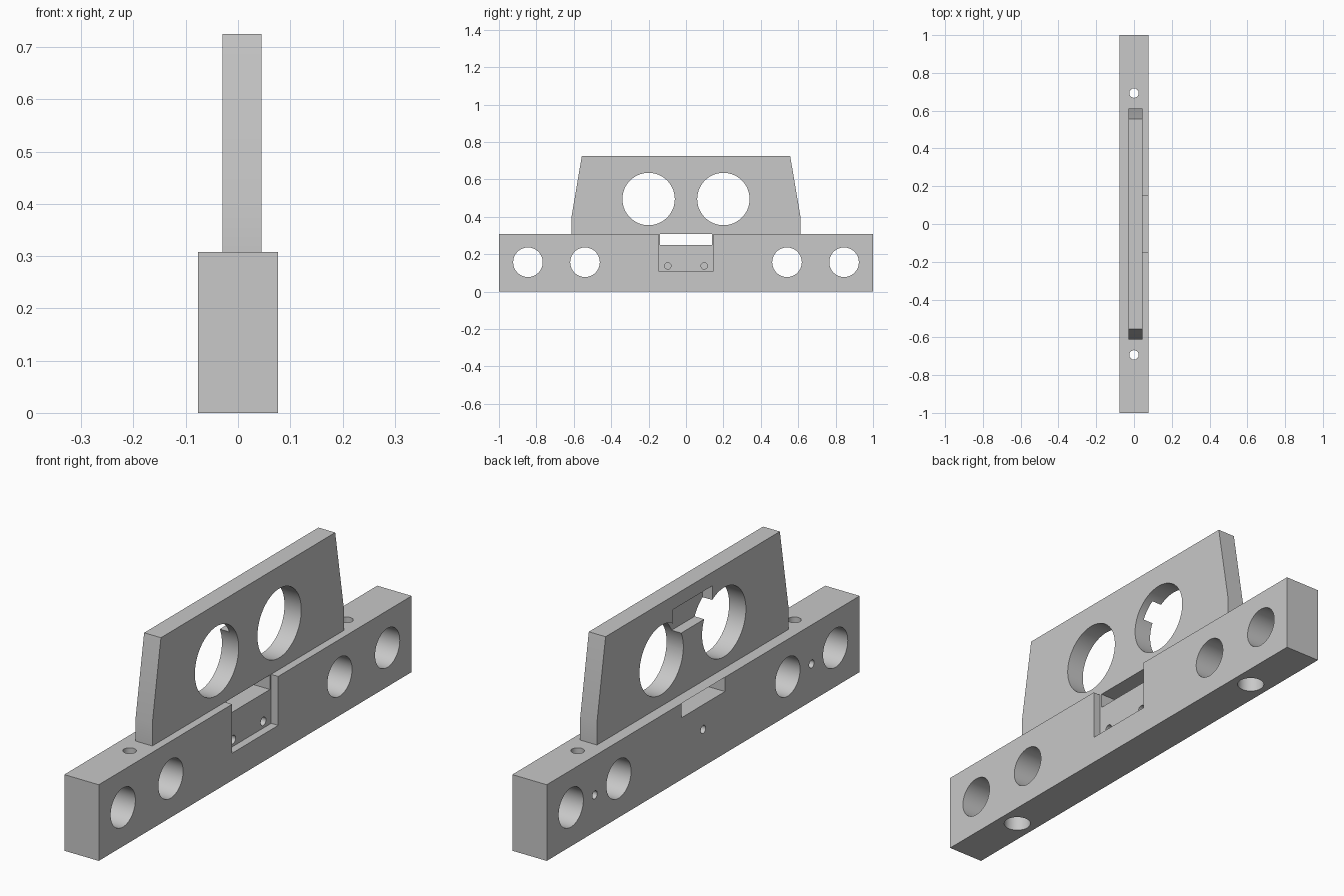
import bpy
import bmesh
from math import radians
from mathutils import Matrix, Vector

cube = bpy.data.objects.get("Cube")
if cube:
    bpy.data.objects.remove(cube, do_unlink=True)

grey = bpy.data.materials.new("plain grey")
grey.use_nodes = True
colour = (0.58, 0.58, 0.58, 1)
grey.diffuse_color = colour
grey.node_tree.nodes["Principled BSDF"].inputs["Base Color"].default_value = colour

HALF_W, BASE_H = 0.077, 0.308
PLATE_BACK, PLATE_FRONT = -0.03, 0.045


def add_object(name, bm):
    bmesh.ops.recalc_face_normals(bm, faces=bm.faces)
    mesh = bpy.data.meshes.new(name)
    bm.to_mesh(mesh)
    bm.free()
    mesh.materials.append(grey)
    obj = bpy.data.objects.new(name, mesh)
    bpy.context.collection.objects.link(obj)
    return obj


def box(name, low, high):
    bm = bmesh.new()
    low, high = Vector(low), Vector(high)
    size = high - low
    matrix = Matrix.Translation((low + high) / 2) @ Matrix.Diagonal((*size, 1))
    bmesh.ops.create_cube(bm, size=1, matrix=matrix)
    return add_object(name, bm)


def profile_plate(name, outline, x0, x1):
    bm = bmesh.new()
    face = bm.faces.new([bm.verts.new((x0, y, z)) for y, z in outline])
    result = bmesh.ops.extrude_face_region(bm, geom=[face])
    moved = [v for v in result["geom"] if isinstance(v, bmesh.types.BMVert)]
    bmesh.ops.translate(bm, verts=moved, vec=(x1 - x0, 0, 0))
    return add_object(name, bm)


def rod(start, end, radius, sides=64):
    """Cylinder cutter between two points."""
    start, end = Vector(start), Vector(end)
    axis = end - start
    turn = axis.to_track_quat("Z", "Y").to_matrix().to_4x4()
    bm = bmesh.new()
    bmesh.ops.create_cone(bm, cap_ends=True, segments=sides, radius1=radius,
                          radius2=radius, depth=axis.length,
                          matrix=Matrix.Translation((start + end) / 2) @ turn)
    return add_object("cutter", bm)


def combine(target, tool, operation):
    tool.hide_render = True
    mod = target.modifiers.new("combine", "BOOLEAN")
    mod.operation = operation
    mod.solver = "EXACT"
    mod.object = tool
    bpy.context.view_layer.objects.active = target
    bpy.ops.object.modifier_apply(modifier=mod.name)
    bpy.data.objects.remove(tool, do_unlink=True)


# Base bar with the upright tapered plate rooted in it
body = box("bracket_body", (-HALF_W, -1, 0), (HALF_W, 1, BASE_H))
half = [(0.612, 0.27), (0.612, 0.4), (0.557, 0.725)]
outline = half + [(-y, z) for y, z in reversed(half)]
combine(body, profile_plate("upright_plate", outline, PLATE_BACK, PLATE_FRONT), "UNION")

# Window under the plate and shallow pocket on the +x face
cutters = [
    box("cutter", (-0.2, -0.139, 0.25), (0.2, 0.139, BASE_H)),
    box("cutter", (PLATE_FRONT + 0.0005, -0.147, 0.11), (0.2, 0.147, 0.35)),
]

for side in (-1, 1):
    # Large plate windows and round holes through the bar
    cutters.append(rod((-0.2, side * 0.2, 0.495), (0.2, side * 0.2, 0.495), 0.14, 96))
    for y in (0.54, 0.845):
        cutters.append(rod((-0.2, side * y, 0.157), (0.2, side * y, 0.157), 0.079))
    # Counterbored vertical bolt holes and their set screw holes
    y = side * 0.693
    cutters.append(rod((0, y, -0.1), (0, y, 0.4), 0.025, 32))
    cutters.append(rod((0, y, -0.1), (0, y, 0.1), 0.05, 48))
    cutters.append(rod((-0.2, y, 0.15), (0, y, 0.15), 0.016, 24))
    # Small blind holes in the pocket floor
    y = side * 0.097
    cutters.append(rod((-0.02, y, 0.137), (0.2, y, 0.137), 0.017, 24))

# Central blind hole and the slot joining the windows on the -x face
cutters.append(rod((-0.2, 0, 0.15), (-0.02, 0, 0.15), 0.016, 24))
cutters.append(box("cutter", (-0.2, -0.125, 0.555), (PLATE_BACK + 0.043, 0.125, 0.67)))

for cutter in cutters:
    combine(body, cutter, "DIFFERENCE")

bpy.ops.object.select_all(action="DESELECT")
body.select_set(True)
bpy.context.view_layer.objects.active = body
bpy.ops.object.shade_smooth_by_angle(angle=radians(30))
